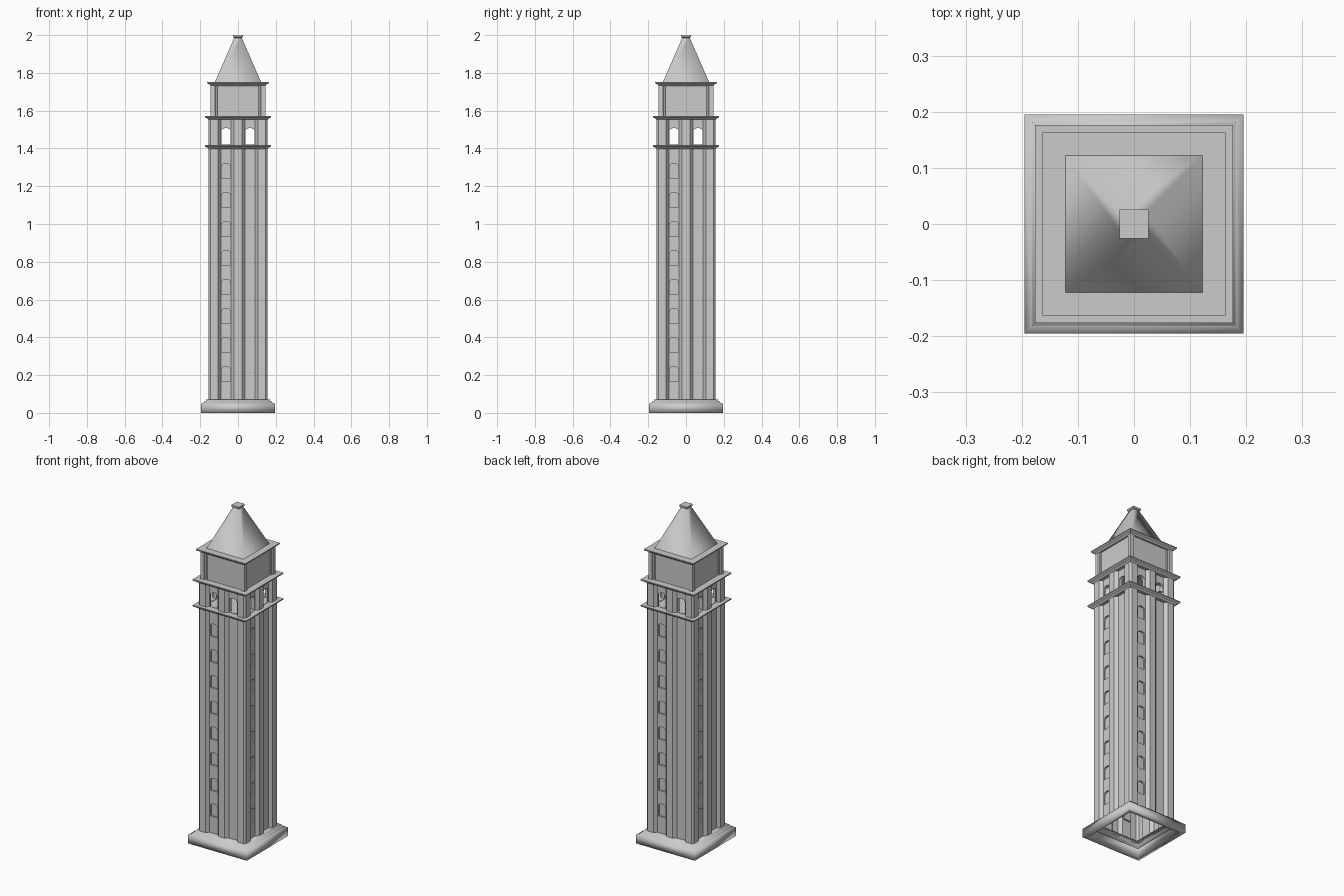
import bpy, bmesh, math
from mathutils import Matrix, Vector

if "Cube" in bpy.data.objects:
    bpy.data.objects.remove(bpy.data.objects["Cube"])


def make_object(name, bm):
    bmesh.ops.recalc_face_normals(bm, faces=bm.faces[:])
    mesh = bpy.data.meshes.new(name)
    bm.to_mesh(mesh)
    bm.free()
    ob = bpy.data.objects.new(name, mesh)
    bpy.context.collection.objects.link(ob)
    return ob


def bridge(bm, a, b):
    n = len(a)
    return [bm.faces.new((a[i], a[(i + 1) % n], b[(i + 1) % n], b[i])) for i in range(n)]


def square_sweep(profile, cap_bottom=False, cap_top=False):
    """Sweep (half width, z) points round a square; returns mesh and side faces."""
    bm = bmesh.new()
    rings = [[bm.verts.new((sx * r, sy * r, z)) for sx, sy in
              ((-1, -1), (1, -1), (1, 1), (-1, 1))] for r, z in profile]
    sides = []
    for a, b in zip(rings, rings[1:]):
        sides += bridge(bm, a, b)
    if cap_bottom:
        bm.faces.new(rings[0])
    if cap_top:
        bm.faces.new(rings[-1])
    return bm, sides


def section():
    """Plan of the tower: chamfered corners, corner and centre pilasters."""
    half = [(0.020, 0.155), (0.036, 0.137), (0.091, 0.137), (0.105, 0.155), (0.145, 0.155)]
    face = [(-u, -d) for u, d in reversed(half)] + [(u, -d) for u, d in half]
    pts = []
    for k in range(4):
        rot = Matrix.Rotation(k * math.pi / 2, 2)
        pts += [rot @ Vector(p) for p in face]
    return pts


def ring(bm, pts, z):
    return [bm.verts.new((p[0], p[1], z)) for p in pts]


def arch_cutter(openings, near, far):
    """Arched prisms (centre, width, bottom, spring, rise) repeated on all four sides."""
    bm = bmesh.new()
    for u, w, z0, z1, rise in openings:
        outline = [(u - w / 2, z0), (u + w / 2, z0)]
        outline += [(u + w / 2 * math.cos(math.pi * i / 8),
                     z1 + rise * math.sin(math.pi * i / 8)) for i in range(9)]
        for k in range(4):
            rot = Matrix.Rotation(k * math.pi / 2, 3, 'Z')
            a = [bm.verts.new(rot @ Vector((x, -near, z))) for x, z in outline]
            b = [bm.verts.new(rot @ Vector((x, -far, z))) for x, z in outline]
            bridge(bm, a, b)
            bm.faces.new(a)
            bm.faces.new(b)
    ob = make_object("opening_cutter", bm)
    ob.hide_render = True
    return ob


def cut(ob, cutter):
    mod = ob.modifiers.new("openings", 'BOOLEAN')
    mod.object = cutter
    mod.solver = 'EXACT'
    bpy.context.view_layer.objects.active = ob
    bpy.ops.object.modifier_apply(modifier=mod.name)
    bpy.data.objects.remove(cutter)


def smooth(ob):
    for p in ob.data.polygons:
        p.use_smooth = True


# Stepped plinth, open underneath
bm, _ = square_sweep([(0.165, 0.05), (0.172, 0), (0.195, 0), (0.195, 0.05), (0.182, 0.052),
                      (0.180, 0.06), (0.170, 0.063), (0.168, 0.072), (0.135, 0.072)])
smooth(make_object("plinth", bm))

# Shaft with a column of shallow windows in the left bay of each side
Z_SHAFT, Z_BELFRY, Z_BELFRY_TOP = 0.07, 1.41, 1.56
bm = bmesh.new()
low, high = ring(bm, section(), Z_SHAFT), ring(bm, section(), Z_BELFRY)
bridge(bm, low, high)
bm.faces.new(low)
bm.faces.new(high)
shaft = make_object("shaft", bm)
windows = [(-0.0635, 0.046, 0.17 + 0.1535 * i, 0.232 + 0.1535 * i, 0.014) for i in range(8)]
cut(shaft, arch_cutter(windows, 0.16, 0.127))
# open the shaft ends
bm = bmesh.new()
bm.from_mesh(shaft.data)
ends = [f for f in bm.faces if abs(f.normal.z) > 0.9 and
        (f.calc_center_median().z < 0.08 or f.calc_center_median().z > 1.40)]
bmesh.ops.delete(bm, geom=ends, context='FACES')
bm.to_mesh(shaft.data)
bm.free()

# Belfry walls with two arched openings per side
bm = bmesh.new()
outer = [ring(bm, section(), z) for z in (Z_BELFRY, Z_BELFRY_TOP)]
inner_plan = [Vector(p) * 0.84 for p in section()]
inner = [ring(bm, inner_plan, z) for z in (Z_BELFRY, Z_BELFRY_TOP)]
bridge(bm, *outer)
bridge(bm, *inner)
for o, i in zip(outer, inner):
    bridge(bm, o, i)
belfry = make_object("belfry", bm)
cut(belfry, arch_cutter([(s * 0.0635, 0.05, 1.421, 1.49, 0.018) for s in (-1, 1)], 0.2, 0.1))

# Cornices below and above the belfry and above the attic
for name, z, r0, r1 in (("lower_cornice", 1.398, 0.155, 0.176),
                        ("belfry_cornice", 1.552, 0.155, 0.176),
                        ("attic_cornice", 1.731, 0.143, 0.163)):
    bm, _ = square_sweep([(r0, z), (r0 + 0.006, z + 0.006), (r1 - 0.004, z + 0.011),
                          (r1, z + 0.015), (r1, z + 0.021)], True, True)
    make_object(name, bm)

# Attic block with a framed, sunken panel on each side
bm, sides = square_sweep([(0.145, 1.57), (0.145, 1.735)])
bmesh.ops.recalc_face_normals(bm, faces=bm.faces[:])
for face in sides:
    bmesh.ops.inset_region(bm, faces=[face], thickness=0.022)
    bmesh.ops.inset_region(bm, faces=[face], thickness=0.004, depth=-0.006)
    bmesh.ops.inset_region(bm, faces=[face], thickness=0.008)
    bmesh.ops.inset_region(bm, faces=[face], thickness=0.003, depth=-0.004)
make_object("attic", bm)

# Pyramid spire and its finial block
bm, _ = square_sweep([(0.123, 1.75), (0.020, 1.986)])
smooth(make_object("spire", bm))
bm, _ = square_sweep([(0.020, 1.985), (0.026, 1.99), (0.026, 2.0)], True, True)
make_object("finial", bm)
